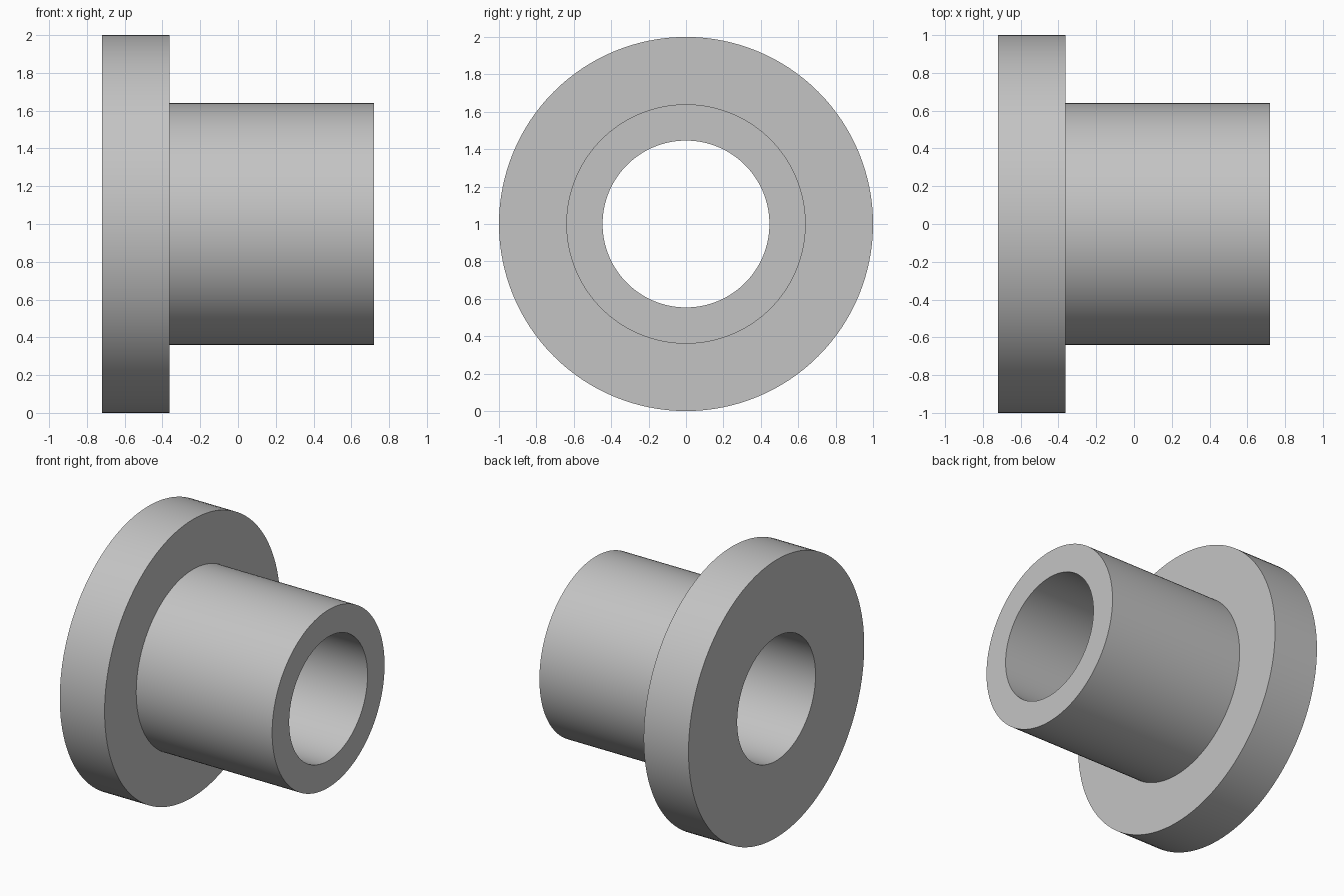
import bpy
import bmesh
from math import cos, sin, tau, radians

cube = bpy.data.objects.get("Cube")
if cube:
    bpy.data.objects.remove(cube, do_unlink=True)

SEGMENTS = 128
HALF_LENGTH = 0.72
FLANGE_FACE = -0.363
FLANGE_R, SLEEVE_R, BORE_R = 1.0, 0.64, 0.446

# Plain grey material
grey = bpy.data.materials.new("plain_grey")
grey.use_nodes = True
colour = (0.55, 0.55, 0.55, 1)
grey.diffuse_color = colour
grey.node_tree.nodes["Principled BSDF"].inputs["Base Color"].default_value = colour

# Closed cross-section as (x, radius), turned around the x axis
profile = [
    (-HALF_LENGTH, BORE_R),
    (-HALF_LENGTH, FLANGE_R),
    (FLANGE_FACE, FLANGE_R),
    (FLANGE_FACE, SLEEVE_R),
    (HALF_LENGTH, SLEEVE_R),
    (HALF_LENGTH, BORE_R),
]

bm = bmesh.new()
angles = [tau * i / SEGMENTS for i in range(SEGMENTS)]
rings = [[bm.verts.new((x, r * cos(a), 1 + r * sin(a))) for a in angles]
         for x, r in profile]
for k, ring in enumerate(rings):
    following = rings[(k + 1) % len(rings)]
    for i in range(SEGMENTS):
        j = (i + 1) % SEGMENTS
        bm.faces.new((ring[i], ring[j], following[j], following[i]))
bmesh.ops.recalc_face_normals(bm, faces=bm.faces)

# Flanged sleeve with a through bore
mesh = bpy.data.meshes.new("flanged_bushing")
bm.to_mesh(mesh)
bm.free()
mesh.materials.append(grey)
bushing = bpy.data.objects.new("flanged_bushing", mesh)
bpy.context.collection.objects.link(bushing)

# Smooth round walls, sharp rims
bpy.ops.object.select_all(action='DESELECT')
bushing.select_set(True)
bpy.context.view_layer.objects.active = bushing
bpy.ops.object.shade_smooth_by_angle(angle=radians(30))
